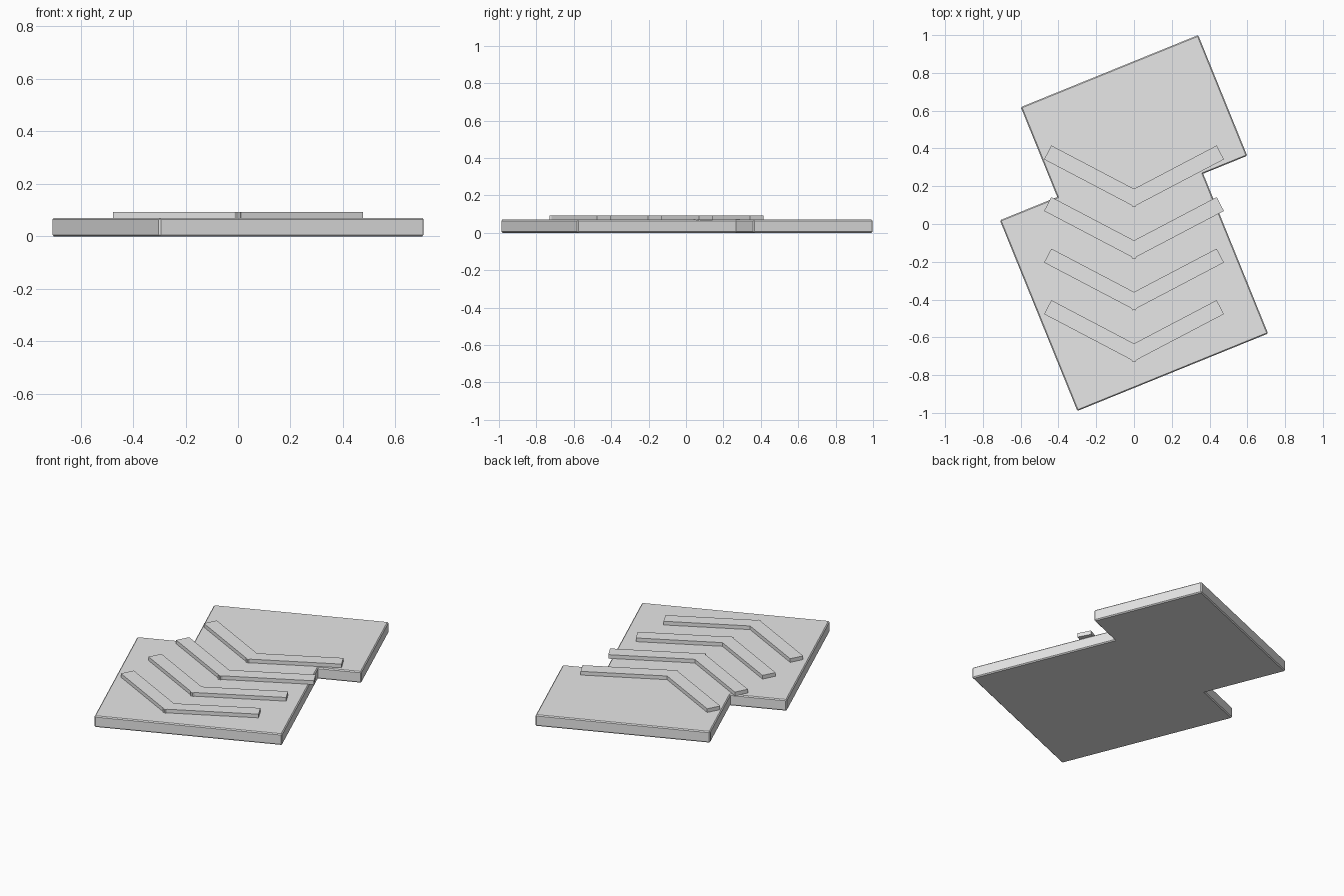
import bpy
from math import radians
from mathutils import Matrix, Vector

default_cube = bpy.data.objects.get("Cube")
if default_cube:
    bpy.data.objects.remove(default_cube, do_unlink=True)

# One plain grey for every part
grey = bpy.data.materials.new("light_grey")
grey.use_nodes = True
colour = (0.8, 0.8, 0.8, 1)
grey.diffuse_color = colour
grey.node_tree.nodes["Principled BSDF"].inputs["Base Color"].default_value = colour


def box(name, centre, size, angle, bevel=0):
    """Box turned about z, with an optional small chamfer."""
    bpy.ops.mesh.primitive_cube_add(size=1)
    obj = bpy.context.object
    obj.name = name
    turn = Matrix.Rotation(radians(angle), 4, "Z")
    obj.data.transform(turn @ Matrix.Diagonal((*size, 1)))
    obj.location = Vector(centre)
    obj.data.materials.append(grey)
    if bevel:
        mod = obj.modifiers.new("chamfer", "BEVEL")
        mod.width = bevel
        mod.segments = 1
    return obj


# Two overlapping slabs, turned the same way
SLAB_TOP = 0.07
TURN = 22.1
box("front_slab", (0, -0.28, SLAB_TOP / 2), (1.09, 1.09, SLAB_TOP), TURN, 0.006)
box("back_slab", (0, 0.49, SLAB_TOP / 2), (1.014, 0.69, SLAB_TOP), TURN, 0.006)

# Row of four chevrons, each a mirrored pair of bars crossing at the middle
BAR_TOP = 0.093
BAR_BOTTOM = 0.068
PITCH = 0.273
for i in range(4):
    for side, sign in (("left", 1), ("right", -1)):
        box(f"chevron_{i + 1}_{side}_bar",
            (sign * 0.215, -0.567 + i * PITCH, (BAR_TOP + BAR_BOTTOM) / 2),
            (0.546, 0.083, BAR_TOP - BAR_BOTTOM), sign * 27.7)
